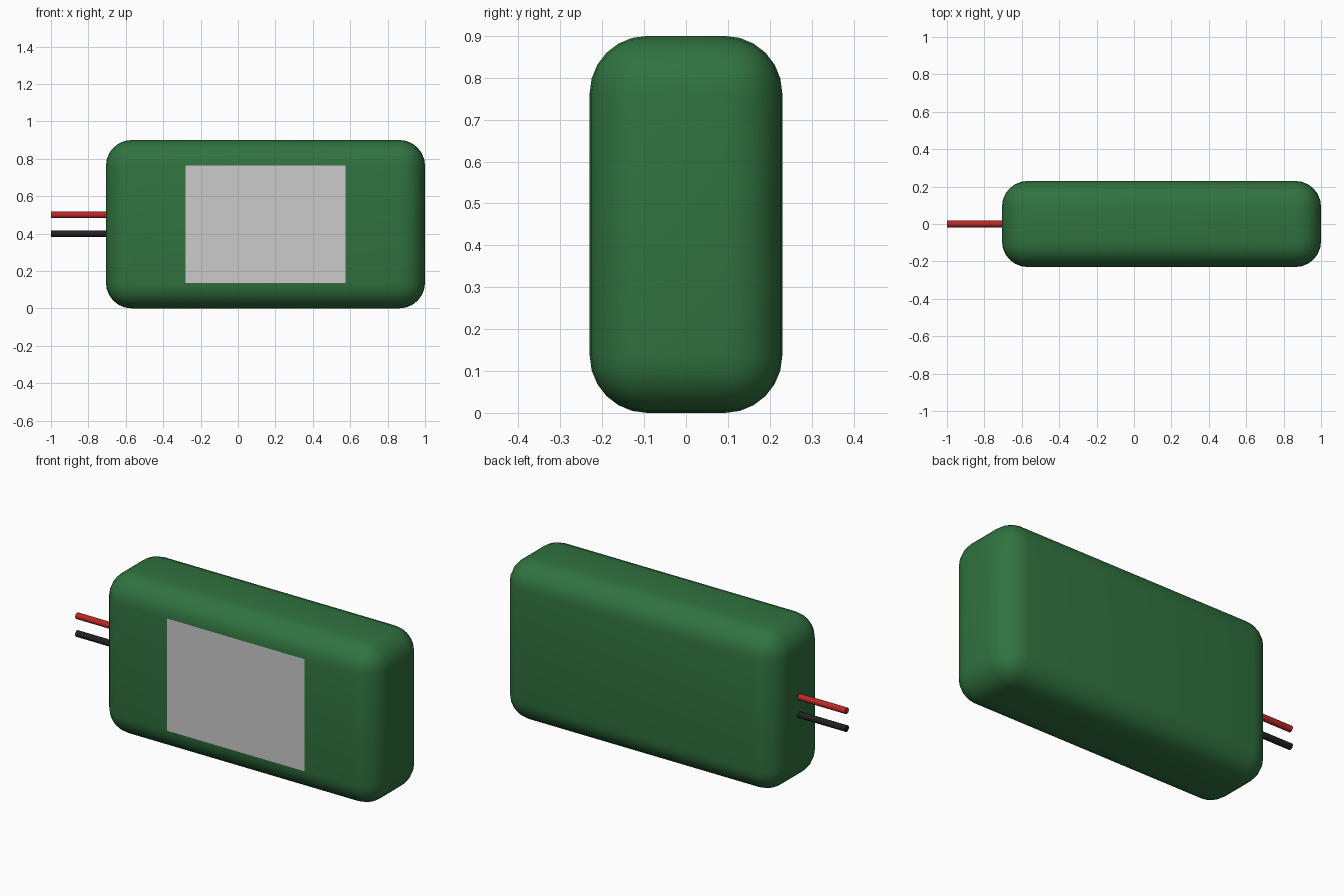
import bpy, math

if "Cube" in bpy.data.objects:
    bpy.data.objects.remove(bpy.data.objects["Cube"])


def material(name, color):
    mat = bpy.data.materials.new(name)
    mat.diffuse_color = (*color, 1)
    mat.use_nodes = True
    mat.node_tree.nodes["Principled BSDF"].inputs["Base Color"].default_value = mat.diffuse_color
    return mat


def smooth(obj):
    bpy.ops.object.select_all(action='DESELECT')
    obj.select_set(True)
    bpy.context.view_layer.objects.active = obj
    bpy.ops.object.shade_smooth_by_angle(angle=math.radians(35))


def box(name, center, size):
    bpy.ops.mesh.primitive_cube_add(size=1, location=center)
    obj = bpy.context.object
    obj.name = name
    obj.scale = size
    bpy.ops.object.transform_apply(location=False, rotation=False, scale=True)
    return obj


LEFT, RIGHT, DEPTH, HEIGHT = -0.706, 1.0, 0.46, 0.90
MID_X = (LEFT + RIGHT) / 2

# Rounded battery body
body = box("battery_body", (MID_X, 0, HEIGHT / 2), (RIGHT - LEFT, DEPTH, HEIGHT))
body.data.materials.append(material("green_wrap", (0.03, 0.17, 0.05)))
bevel = body.modifiers.new("rounding", 'BEVEL')
bevel.width = 0.137
bevel.segments = 6
bpy.ops.object.modifier_apply(modifier=bevel.name)
smooth(body)

# Plain label on the front face
bpy.ops.mesh.primitive_plane_add(size=1, location=(MID_X, -DEPTH / 2 - 0.001, HEIGHT / 2),
                                 rotation=(math.pi / 2, 0, 0))
label = bpy.context.object
label.name = "front_label"
label.scale = (0.853, 0.63, 1)

# Two lead wires leaving the left end
for name, z, color in (("red_wire", 0.50, (0.5, 0.02, 0.02)),
                       ("black_wire", 0.40, (0.015, 0.015, 0.018))):
    start, end = -1.0, LEFT + 0.01
    bpy.ops.mesh.primitive_cylinder_add(vertices=16, radius=0.0175, depth=end - start,
                                        location=((start + end) / 2, 0, z),
                                        rotation=(0, math.pi / 2, 0))
    wire = bpy.context.object
    wire.name = name
    wire.data.materials.append(material(name + "_insulation", color))
    smooth(wire)
